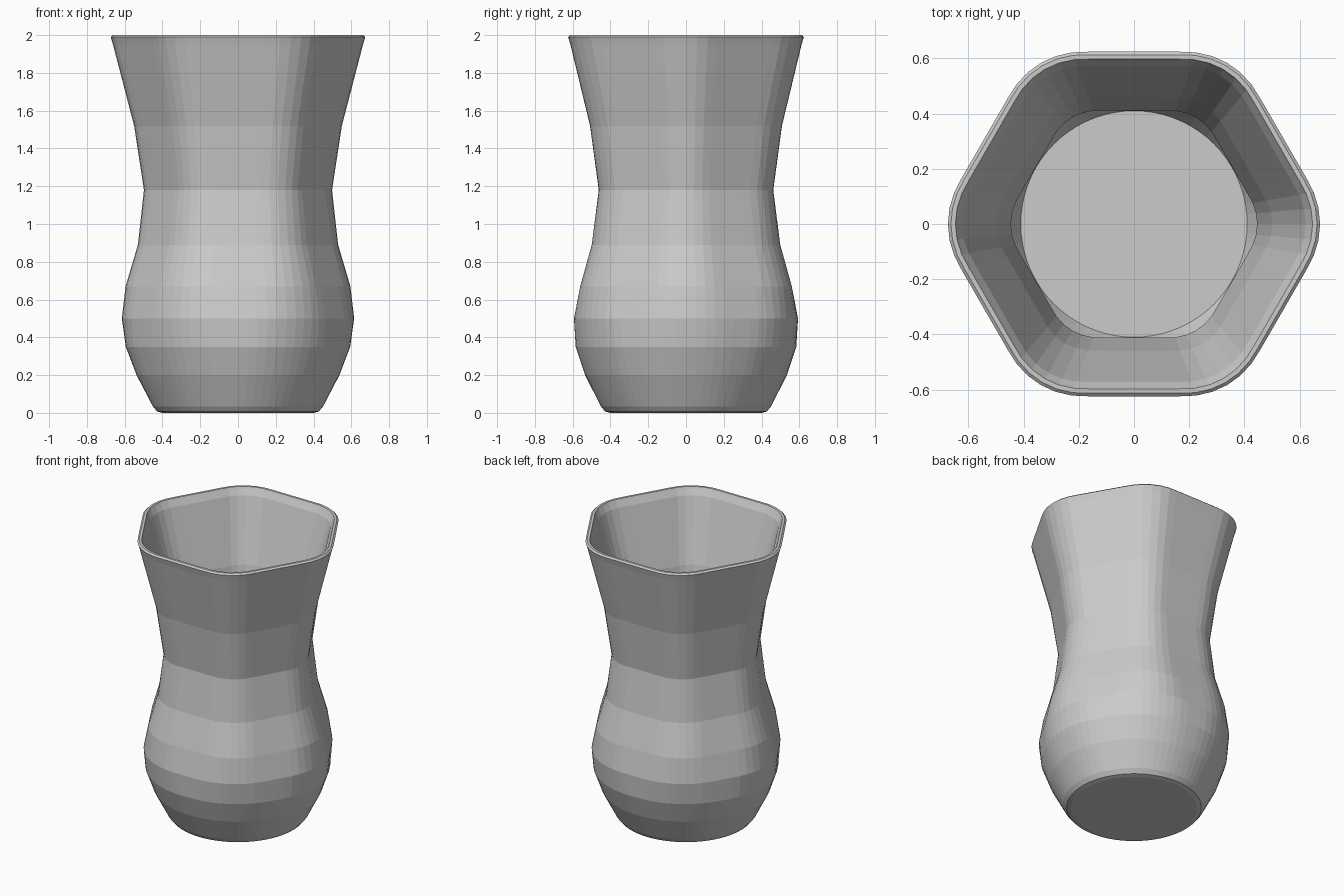
import bpy, bmesh, math

if "Cube" in bpy.data.objects:
    bpy.data.objects.remove(bpy.data.objects["Cube"])

N = 72  # sides around


def radius(theta, a, x):
    """Rounded hexagon: a = half width across flats (y), x = half width across corners."""
    k = 1 / math.cos(math.pi / 6)
    r = min(a, (k * a - x) / (k - 1))          # corner radius
    d = (a - r) * k                            # corner centre distance
    phi = abs((theta + math.pi / 6) % (math.pi / 3) - math.pi / 6)
    limit = math.pi / 6 - math.atan2(d * 0.5, a)
    if phi < limit:
        return d * math.cos(phi) + math.sqrt(r * r - (d * math.sin(phi)) ** 2)
    return a / math.cos(math.pi / 6 - phi)


# Outer wall, from foot to rim: (z, half width y, half width x)
outer = [(0.0, 0.40, 0.40), (0.007, 0.428, 0.428), (0.035, 0.451, 0.451),
         (0.2, 0.534, 0.537), (0.35, 0.584, 0.594), (0.5, 0.593, 0.615),
         (0.67, 0.56, 0.595), (0.89, 0.499, 0.530), (1.18, 0.462, 0.498),
         (1.52, 0.508, 0.550), (1.95, 0.612, 0.662), (1.99, 0.624, 0.674),
         (2.0, 0.613, 0.663)]
# Inner wall, from rim down to the floor
inner = [(2.0, 0.597, 0.647), (1.985, 0.590, 0.640), (1.95, 0.572, 0.622),
         (1.52, 0.458, 0.500), (1.18, 0.411, 0.446), (0.89, 0.448, 0.478),
         (0.67, 0.510, 0.544), (0.5, 0.543, 0.564), (0.35, 0.534, 0.543),
         (0.2, 0.482, 0.485), (0.06, 0.410, 0.410)]

# Vase body: loft all rings into one closed shell
bm = bmesh.new()
rings = []
for z, a, x in outer + inner:
    ring = []
    for i in range(N):
        t = 2 * math.pi * i / N
        r = radius(t, a, x)
        ring.append(bm.verts.new((r * math.cos(t), r * math.sin(t), z)))
    rings.append(ring)
for lo, hi in zip(rings, rings[1:]):
    for i in range(N):
        j = (i + 1) % N
        bm.faces.new((lo[i], lo[j], hi[j], hi[i]))
bm.faces.new(rings[0][::-1])   # foot
bm.faces.new(rings[-1])        # inside floor
bmesh.ops.recalc_face_normals(bm, faces=bm.faces[:])

mesh = bpy.data.meshes.new("vase_body")
bm.to_mesh(mesh)
bm.free()
vase = bpy.data.objects.new("vase_body", mesh)
bpy.context.collection.objects.link(vase)

grey = bpy.data.materials.new("light_grey")
grey.diffuse_color = (0.6, 0.6, 0.6, 1)
grey.use_nodes = True
grey.node_tree.nodes["Principled BSDF"].inputs["Base Color"].default_value = grey.diffuse_color
mesh.materials.append(grey)
